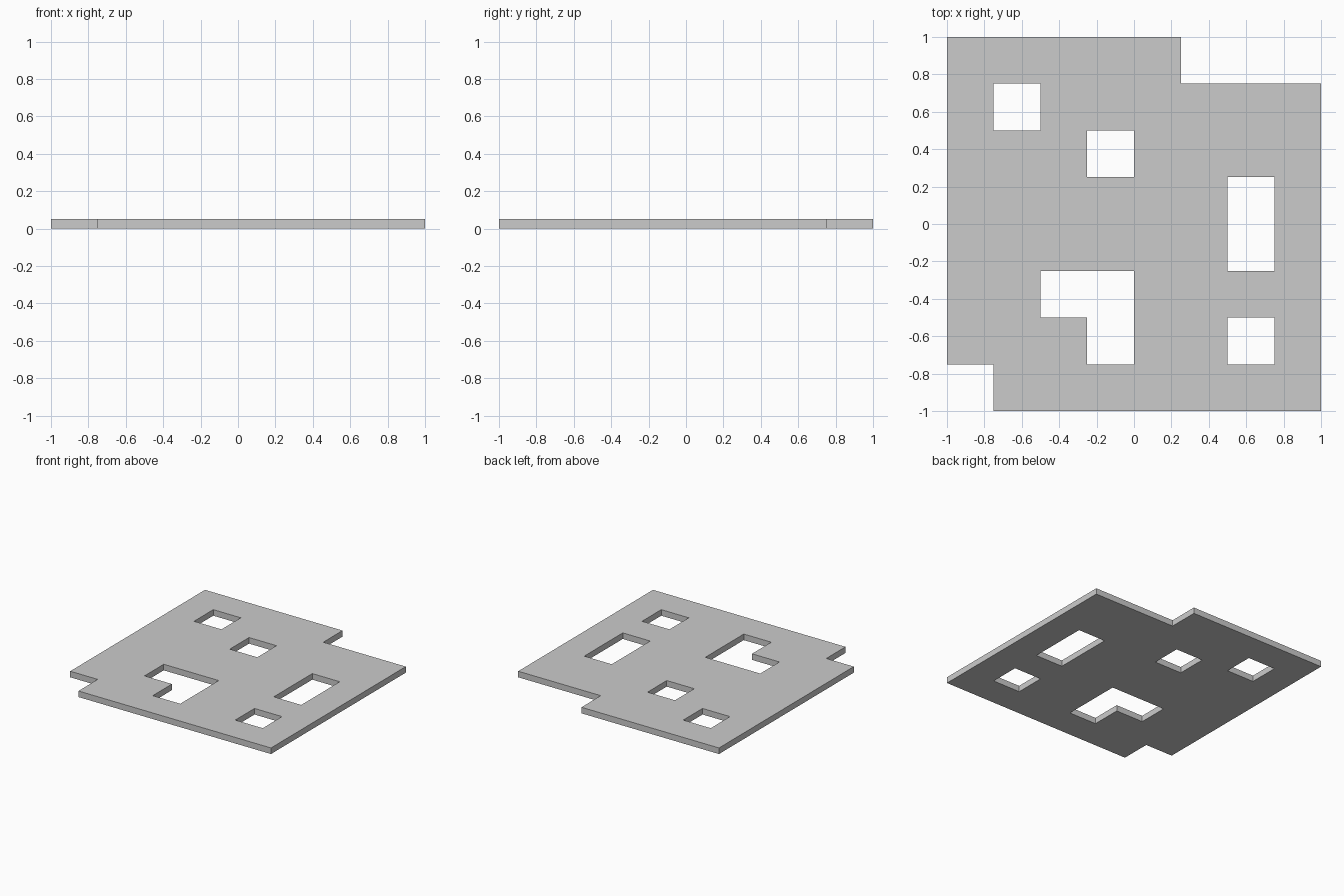
import bpy, bmesh

if "Cube" in bpy.data.objects:
    bpy.data.objects.remove(bpy.data.objects["Cube"])

CELLS, SIZE, THICK = 8, 0.25, 0.05

# Empty cells (column, row), counted from the front left corner
gaps = {
    (0, 0), (5, 7), (6, 7), (7, 7),      # corner notches
    (1, 6), (3, 5), (6, 1),              # square holes
    (6, 3), (6, 4),                      # long hole
    (2, 2), (3, 2), (3, 1),              # L-shaped hole
}

# Flat tiled sheet
bm = bmesh.new()
pts = {(i, j): bm.verts.new((i * SIZE - 1, j * SIZE - 1, 0))
       for i in range(CELLS + 1) for j in range(CELLS + 1)}
for i in range(CELLS):
    for j in range(CELLS):
        if (i, j) not in gaps:
            bm.faces.new([pts[i, j], pts[i + 1, j], pts[i + 1, j + 1], pts[i, j + 1]])
bmesh.ops.delete(bm, geom=[v for v in bm.verts if not v.link_faces], context='VERTS')

# Thicken upward, keeping the underside
ext = bmesh.ops.extrude_face_region(bm, geom=bm.faces[:], use_keep_orig=True)
bmesh.ops.translate(bm, vec=(0, 0, THICK),
                    verts=[g for g in ext["geom"] if isinstance(g, bmesh.types.BMVert)])
bmesh.ops.recalc_face_normals(bm, faces=bm.faces[:])

mesh = bpy.data.meshes.new("floor_plate")
bm.to_mesh(mesh)
bm.free()
bpy.context.collection.objects.link(bpy.data.objects.new("floor_plate", mesh))
